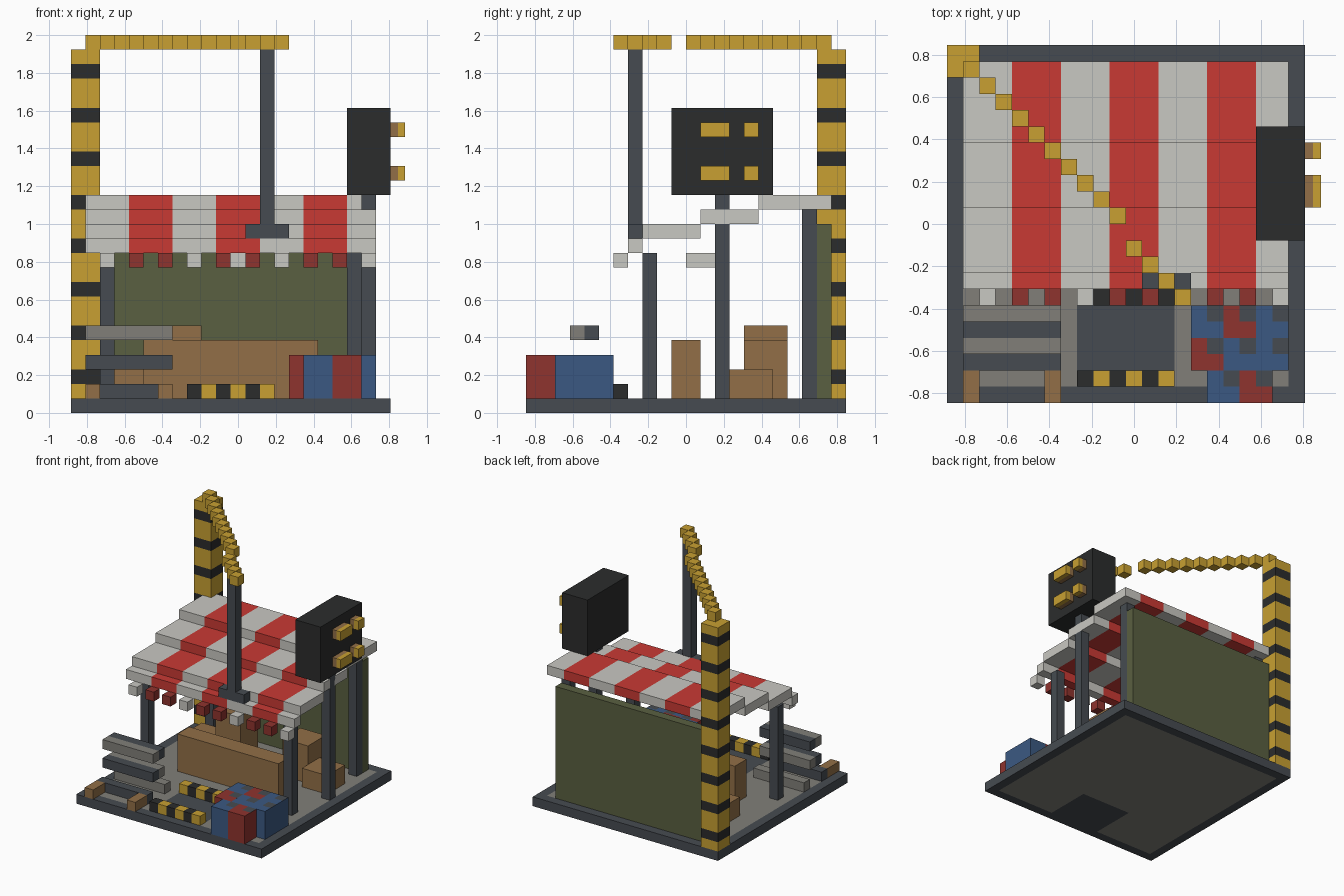
import bpy, bmesh, math
from mathutils import Vector

if "Cube" in bpy.data.objects:
    bpy.data.objects.remove(bpy.data.objects["Cube"])

U = 1 / 13                      # edge of one building cube
OX, OY = -11.5 * U, -11 * U     # grid origin, centres the model


def material(name, hexa):
    m = bpy.data.materials.new(name)
    ch = [int(hexa[n:n + 2], 16) / 255 for n in (0, 2, 4)]
    m.diffuse_color = [c / 12.92 if c < 0.04045 else ((c + 0.055) / 1.055) ** 2.4 for c in ch] + [1]
    m.use_nodes = True
    m.node_tree.nodes["Principled BSDF"].inputs["Base Color"].default_value = m.diffuse_color
    return m


YELLOW, BLACK, STEEL, WHITE, RED, MAROON, GREEN, BROWN, BLUE, GREY = MATS = [
    material("yellow paint", "C8A032"), material("black", "2B2C2C"),
    material("dark steel", "464B51"), material("awning white", "C9C8C2"),
    material("awning red", "C93A34"), material("dark red", "8F332E"),
    material("olive green", "5A6041"), material("cardboard brown", "926F47"),
    material("blue", "3B5982"), material("concrete grey", "817F79")]

SIDES = [((1, 0, 0), ((1, 0, 0), (1, 1, 0), (1, 1, 1), (1, 0, 1))),
         ((-1, 0, 0), ((0, 0, 0), (0, 0, 1), (0, 1, 1), (0, 1, 0))),
         ((0, 1, 0), ((0, 1, 0), (0, 1, 1), (1, 1, 1), (1, 1, 0))),
         ((0, -1, 0), ((0, 0, 0), (1, 0, 0), (1, 0, 1), (0, 0, 1))),
         ((0, 0, 1), ((0, 0, 1), (1, 0, 1), (1, 1, 1), (0, 1, 1))),
         ((0, 0, -1), ((0, 0, 0), (0, 1, 0), (1, 1, 0), (1, 0, 0)))]


def cubes(name, boxes, colour, lid=None):
    """Outer skin of boxes (i0,i1,j0,j1,k0,k1) on the cube grid.
    colour: material or rule(i,j,k); lid: rule for top faces."""
    rule = colour if callable(colour) else (lambda i, j, k: colour)
    cells = {(i, j, k) for a, b, c, d, e, f in boxes
             for i in range(a, b) for j in range(c, d) for k in range(e, f)}
    used = []
    bm = bmesh.new()
    for c in sorted(cells):
        for n, corners in SIDES:
            if (c[0] + n[0], c[1] + n[1], c[2] + n[2]) in cells:
                continue
            m = (lid(*c) if lid and n[2] > 0 else None) or rule(*c)
            if m not in used:
                used.append(m)
            f = bm.faces.new([bm.verts.new((OX + (c[0] + p[0]) * U, OY + (c[1] + p[1]) * U,
                                            (c[2] + p[2]) * U)) for p in corners])
            f.material_index = used.index(m)
    bmesh.ops.remove_doubles(bm, verts=bm.verts[:], dist=U / 100)
    # merge coplanar squares of one colour
    bmesh.ops.dissolve_limit(bm, angle_limit=math.radians(1), verts=bm.verts[:],
                             edges=bm.edges[:], delimit={'MATERIAL'})
    me = bpy.data.meshes.new(name)
    bm.to_mesh(me)
    bm.free()
    for m in used:
        me.materials.append(m)
    ob = bpy.data.objects.new(name, me)
    bpy.context.collection.objects.link(ob)
    return ob


def half_box(name, i0, i1, j0, j1, k0, k1, mat):
    """Plain box that may use fractions of a cube."""
    bpy.ops.mesh.primitive_cube_add(size=1, location=(
        OX + (i0 + i1) / 2 * U, OY + (j0 + j1) / 2 * U, (k0 + k1) / 2 * U))
    ob = bpy.context.object
    ob.name = name
    for v in ob.data.vertices:
        v.co = Vector((v.co.x * (i1 - i0) * U, v.co.y * (j1 - j0) * U, v.co.z * (k1 - k0) * U))
    ob.data.materials.append(mat)


# base slab: steel rim and bay, concrete floor
def floor_colour(i, j, k):
    rim = i in (0, 21) or j in (0, 21)
    bay = 8 <= i < 14 and j < 6
    return STEEL if rim or bay else GREY


cubes("base_slab", [(0, 22, 0, 22, 0, 1)], floor_colour)

# hazard kerbs in front of and behind the bay
cubes("front_kerb", [(8, 14, 1, 2, 1, 2)], lambda i, j, k: YELLOW if i % 2 else BLACK)
cubes("rear_kerb", [(8, 14, 6, 7, 1, 2)], lambda i, j, k: BLACK if i % 2 else YELLOW)

# striped mast, diagonal boom and hanging post
cubes("striped_mast", [(0, 2, 20, 22, 1, 25)], lambda i, j, k: BLACK if k % 3 == 2 else YELLOW)
cubes("boom_chain", [(i, i + 1, 21 - i, 22 - i, 25, 26) for i in range(1, 11)], YELLOW)
cubes("boom_chain_tip", [(i, i + 1, 20 - i, 21 - i, 25, 26) for i in range(11, 15)], YELLOW)
cubes("hanging_post", [(13, 14, 7, 8, 12, 25), (12, 15, 7, 8, 12, 13)], STEEL)


# stepped awning with striped colours and a toothed valance
def striped(on, off):
    return lambda i, j, k: on if (i - 1) // 3 % 2 else off


cubes("awning", [(1, 21, 16, 21, 14, 15), (1, 21, 12, 16, 13, 14),
                 (1, 21, 8, 12, 12, 13), (1, 21, 7, 8, 11, 12)], striped(RED, WHITE))
cubes("valance_teeth", [(i, i + 1, 6, 7, 10, 11) for i in range(2, 21, 2)], striped(MAROON, WHITE))
cubes("ceiling_lamp", [(10, 12, 11, 13, 10, 11)], WHITE)

# stall frame
for side, i in (("left", 2), ("right", 19)):
    cubes("front_post_" + side, [(i, i + 1, 8, 9, 1, 11)], STEEL)
    cubes("back_post_" + side, [(i, i + 1, 19, 20, 1, 14)], STEEL)
cubes("back_panel", [(2, 20, 20, 21, 1, 13)], GREEN)

# sign box on its post, with lamps on the right side
cubes("sign_post", [(20, 21, 13, 14, 1, 15)], STEEL)
cubes("sign_box", [(19, 22, 10, 17, 15, 21)], BLACK)
for k in (16, 19):
    for j0, j1 in ((12, 14), (15, 16)):
        half_box("lamp_socket", 22, 22.5, j0, j1, k, k + 1, BROWN)
        half_box("lamp_glass", 22.5, 23, j0, j1, k, k + 1, YELLOW)

# counter and crates
cubes("counter", [(5, 17, 10, 12, 1, 5)], BROWN)
cubes("low_crate_left", [(3, 6, 14, 17, 1, 3)], BROWN)
cubes("tall_crate_left", [(6, 9, 15, 18, 1, 6)], BROWN)
cubes("tall_crate_right", [(14, 17, 15, 18, 1, 5)], BROWN)
cubes("low_crate_right", [(17, 20, 14, 17, 1, 3)], BROWN)

# drums: square columns with a dark cap on one corner
for i, j, mat in ((16, 0, BLUE), (18, 0, MAROON), (15, 2, MAROON), (17, 2, BLUE),
                  (19, 2, BLUE), (15, 4, BLUE), (17, 4, MAROON), (19, 4, BLUE)):
    cubes("drum", [(i, i + 2, j, j + 2, 1, 4)], mat,
          lid=lambda a, b, c, i=i, j=j: STEEL if (a, b) == (i + 1, j + 1) else None)

# stacked beams on two skids
for j, k, mat in ((2, 1, STEEL), (5, 1, GREY), (3, 3, STEEL), (4, 3, GREY),
                  (3, 5, GREY), (4, 5, STEEL)):
    cubes("beam", [(1, 7, j, j + 1, k, k + 1)], mat)
for i in (1, 6):
    cubes("skid", [(i, i + 1, 0, 2, 1, 2)], BROWN)
